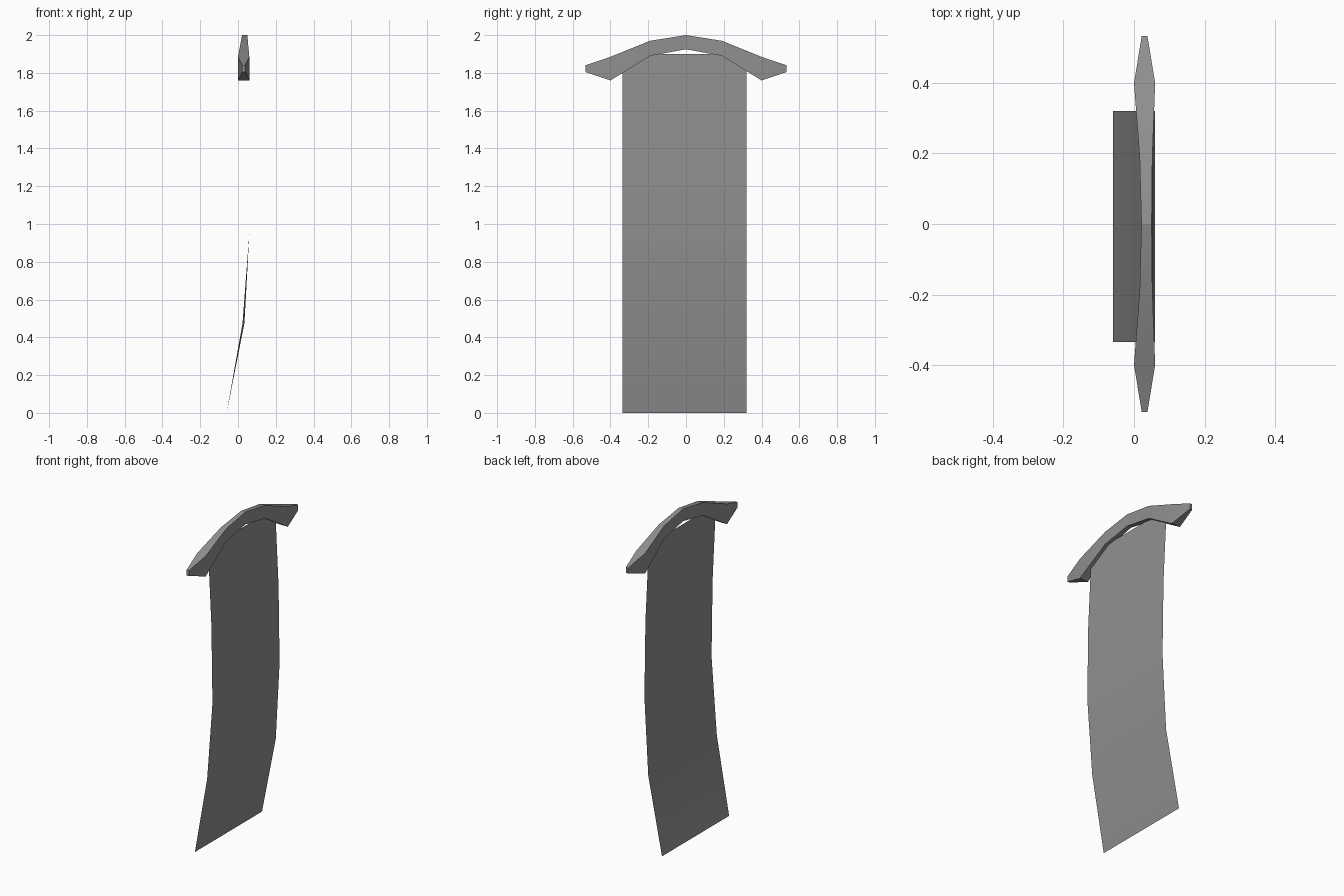
import bpy
import math

cube = bpy.data.objects.get("Cube")
if cube:
    bpy.data.objects.remove(cube, do_unlink=True)

# One plain grey for the whole banner
grey = bpy.data.materials.new("mid_grey")
grey.use_nodes = True
grey.diffuse_color = (0.28, 0.28, 0.28, 1)
grey.node_tree.nodes["Principled BSDF"].inputs["Base Color"].default_value = grey.diffuse_color


def loft(name, rings, closed, caps=()):
    """Skin a list of equal-length point rings into one mesh object."""
    n = len(rings[0])
    verts = [p for ring in rings for p in ring]
    faces = []
    for r in range(len(rings) - 1):
        for i in range(n if closed else n - 1):
            j = (i + 1) % n
            faces.append((r * n + i, r * n + j, (r + 1) * n + j, (r + 1) * n + i))
    for r in caps:
        faces.append(tuple(r * n + i for i in range(n)))
    mesh = bpy.data.meshes.new(name)
    mesh.from_pydata(verts, [], faces)
    mesh.materials.append(grey)
    obj = bpy.data.objects.new(name, mesh)
    bpy.context.collection.objects.link(obj)
    bpy.ops.object.select_all(action="DESELECT")
    obj.select_set(True)
    bpy.context.view_layer.objects.active = obj
    bpy.ops.object.shade_smooth_by_angle(angle=math.radians(30))
    return obj


# Hanging cloth: an open, gently billowing sheet with a slight twist
cloth_rows = [(-0.06, 0.0, 0), (0.029, 0.475, 0.005), (0.06, 0.95, 0),
              (0.053, 1.425, 0), (0.03, 1.9, 0)]
loft("hanging_cloth",
     [[(x - t, -0.335, z), (x + t, 0.32, z)] for x, z, t in cloth_rows],
     closed=False)

# Arched crossbar: rectangular sections along one arm, mirrored to the other
# Each section: y, x min, x max, z bottom, z top
sections = [(0.0, 0.021, 0.05, 1.925, 2.0),
            (0.19, 0.016, 0.052, 1.89, 1.97),
            (0.4, 0.0, 0.06, 1.76, 1.885),
            (0.533, 0.022, 0.038, 1.805, 1.84)]
bar = loft("arched_crossbar",
           [[(a, y, lo), (a, y, hi), (b, y, hi), (b, y, lo)]
            for y, a, b, lo, hi in sections],
           closed=True, caps=[len(sections) - 1])
bar.data.flip_normals()
bar.data.polygons[len(bar.data.polygons) - 1].flip()
mirror = bar.modifiers.new("other_arm", "MIRROR")
mirror.use_axis = (False, True, False)
mirror.use_mirror_merge = False
